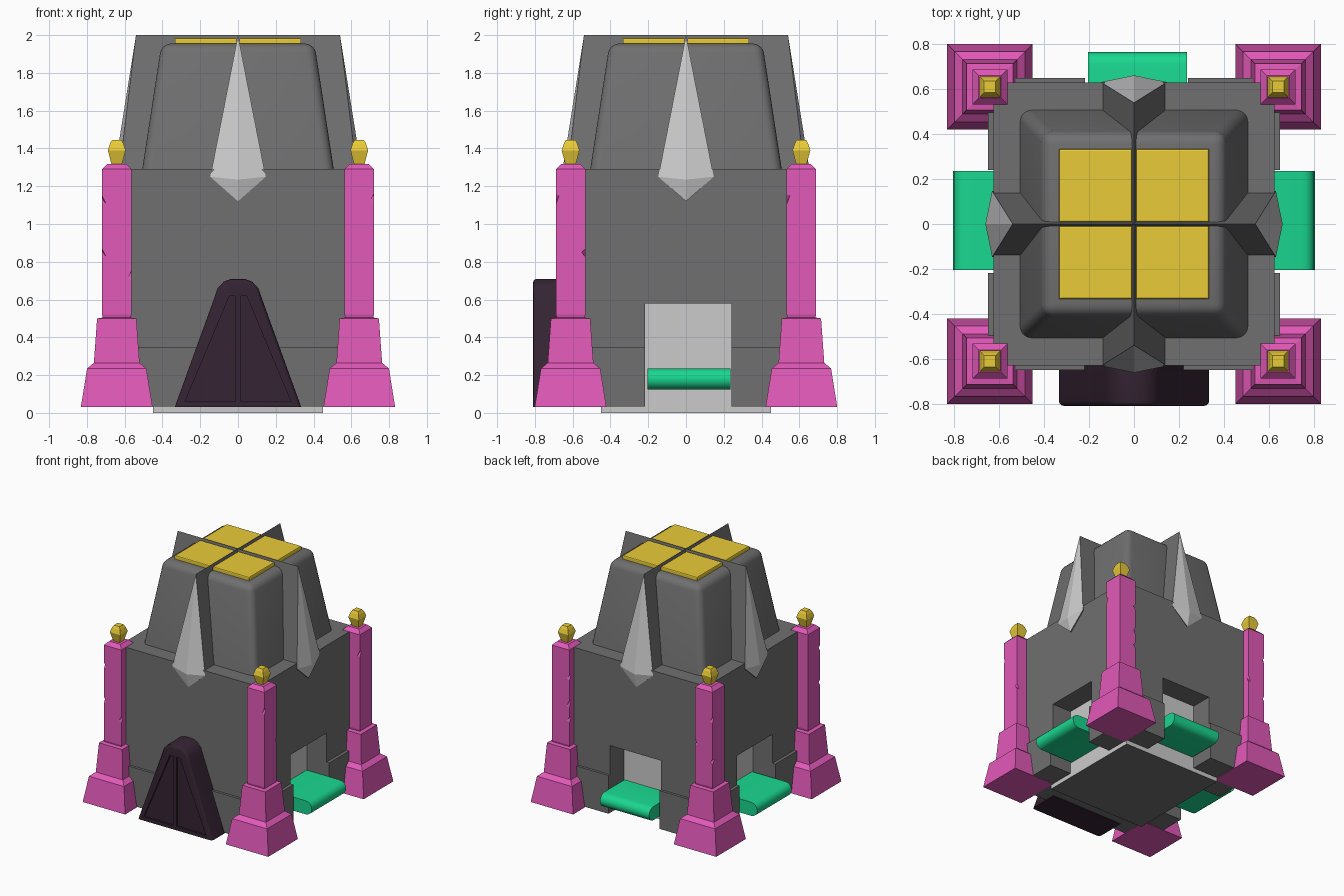
import bpy, bmesh, math, random
from mathutils import Matrix, Vector

if "Cube" in bpy.data.objects:
    bpy.data.objects.remove(bpy.data.objects["Cube"])

random.seed(4)


def material(name, rgb):
    m = bpy.data.materials.new(name)
    m.diffuse_color = (*rgb, 1)
    m.use_nodes = True
    m.node_tree.nodes["Principled BSDF"].inputs["Base Color"].default_value = m.diffuse_color
    return m


STONE = material("dark_stone", (0.16, 0.16, 0.16))
PINK = material("pink", (0.76, 0.10, 0.48))
GOLD = material("gold", (0.82, 0.60, 0.04))
GREEN = material("green", (0.01, 0.68, 0.28))
PLUM = material("plum", (0.035, 0.017, 0.032))
PALE = material("pale_stone", (0.6, 0.6, 0.6))


def finish(name, bm, mat=None):
    bmesh.ops.recalc_face_normals(bm, faces=bm.faces)
    me = bpy.data.meshes.new(name)
    bm.to_mesh(me)
    bm.free()
    ob = bpy.data.objects.new(name, me)
    bpy.context.collection.objects.link(ob)
    if mat:
        me.materials.append(mat)
    return ob


def add_box(bm, lo, hi):
    lo, hi = Vector(lo), Vector(hi)
    m = Matrix.Translation((lo + hi) / 2) @ Matrix.Diagonal((*(hi - lo), 1))
    bmesh.ops.create_cube(bm, size=1, matrix=m)


def box(name, lo, hi, mat=None):
    bm = bmesh.new()
    add_box(bm, lo, hi)
    return finish(name, bm, mat)


def extrude(bm, pts, vec):
    face = bm.faces.new([bm.verts.new(p) for p in pts])
    r = bmesh.ops.extrude_face_region(bm, geom=[face], use_keep_orig=True)
    bmesh.ops.translate(bm, vec=vec, verts=[g for g in r["geom"] if isinstance(g, bmesh.types.BMVert)])


def square_loft(rings, cx=0, cy=0):
    """Stack of square rings given as (z, half width)."""
    bm = bmesh.new()
    loops = [[bm.verts.new((cx + sx * h, cy + sy * h, z))
              for sx, sy in ((-1, -1), (1, -1), (1, 1), (-1, 1))] for z, h in rings]
    for a, b in zip(loops, loops[1:]):
        for i in range(4):
            j = (i + 1) % 4
            bm.faces.new((a[i], a[j], b[j], b[i]))
    bm.faces.new(loops[0][::-1])
    bm.faces.new(loops[-1])
    return bm


def activate(ob):
    bpy.ops.object.select_all(action='DESELECT')
    ob.select_set(True)
    bpy.context.view_layer.objects.active = ob


def cut(ob, cutter):
    mod = ob.modifiers.new("cut", 'BOOLEAN')
    mod.operation, mod.solver, mod.object = 'DIFFERENCE', 'EXACT', cutter
    activate(ob)
    bpy.ops.object.modifier_apply(modifier=mod.name)


def smooth(ob, deg=35):
    activate(ob)
    bpy.ops.object.shade_smooth_by_angle(angle=math.radians(deg))


# main body and footing, notched on the left, right and back
body = box("body", (-.625, -.63, .035), (.625, .63, 1.29), STONE)
footing = box("footing", (-.65, -.65, .035), (.65, .65, .345), STONE)
bm = bmesh.new()
add_box(bm, (.44, -.218, -.1), (.9, .24, .58))
add_box(bm, (-.9, -.218, -.1), (-.44, .24, .58))
add_box(bm, (-.218, .44, -.1), (.24, .9, .58))
notches = finish("notch_cutter", bm)
cut(body, notches)
cut(footing, notches)
bpy.data.objects.remove(notches)

# inner core seen through the notches, with a dark underside
core = box("inner_core", (-.45, -.45, 0), (.45, .45, .62), PALE)
core.data.materials.append(STONE)
for p in core.data.polygons:
    if p.normal.z < -.5:
        p.material_index = 1

# upper tower with rounded corners and top rim
bm = square_loft([(1.25, .513), (1.955, .405)])
edges = [e for e in bm.edges if max(v.co.z for v in e.verts) > 1.5]
bmesh.ops.bevel(bm, geom=edges, offset=.05, segments=4, profile=.5, affect='EDGES')
smooth(finish("upper_tower", bm, STONE))

# gold roof panels
for i, sx in enumerate((-1, 1)):
    for j, sy in enumerate((-1, 1)):
        bm = bmesh.new()
        xs, ys = sorted((sx * .008, sx * .334)), sorted((sy * .008, sy * .334))
        add_box(bm, (xs[0], ys[0], 1.94), (xs[1], ys[1], 1.985))
        bmesh.ops.bevel(bm, geom=[e for e in bm.edges if all(v.co.z > 1.98 for v in e.verts)],
                        offset=.008, segments=2, profile=.5, affect='EDGES')
        finish(f"roof_panel_{i}{j}", bm, GOLD)

# kite-shaped fins: pale ridged front, dark body running to the centre
for k in range(4):
    bm = bmesh.new()
    top, left, low, right, ridge = [bm.verts.new(p) for p in (
        (.54, 0, 2), (.632, -.147, 1.25), (.635, 0, 1.12), (.632, .147, 1.25), (.662, 0, 1.235))]
    for tri in ((top, left, ridge), (left, low, ridge), (low, right, ridge), (right, top, ridge)):
        bm.faces.new(tri).material_index = 1
    rim = (top, left, low, right)
    back = [bm.verts.new((0, v.co.y, v.co.z)) for v in rim]
    for i in range(4):
        j = (i + 1) % 4
        bm.faces.new((rim[i], rim[j], back[j], back[i]))
    bm.faces.new(back)
    bm.transform(Matrix.Rotation(k * math.pi / 2, 4, 'Z'))
    fin = finish(f"fin_{k}", bm, STONE)
    fin.data.materials.append(PALE)

# corner pillars with chipped shafts, and their gold finials
for i, sx in enumerate((-1, 1)):
    for j, sy in enumerate((-1, 1)):
        cx, cy = sx * .642, sy * .611
        pillar = finish(f"pillar_{i}{j}", square_loft(
            [(.03, .19), (.235, .157), (.265, .121), (.5, .104), (.505, .074), (.52, .078),
             (1.29, .078), (1.318, .05)], cx, cy), PINK)
        bm = bmesh.new()
        for z in (.72, .85, 1.06, 1.13):
            side = random.choice(((1, 1), (1, -1), (-1, 1), (-1, -1)))
            off = Vector((cx + side[0] * .092, cy + side[1] * .092, z))
            turn = Matrix.Rotation(random.uniform(.5, 1), 4, (side[1], side[0], .4))
            bmesh.ops.create_cube(bm, size=.05, matrix=Matrix.Translation(off) @ turn)
        chips = finish("chip_cutter", bm)
        cut(pillar, chips)
        bpy.data.objects.remove(chips)
        finish(f"finial_{i}{j}", square_loft(
            [(1.31, .026), (1.39, .047), (1.425, .036), (1.445, .025)], cx, cy), GOLD)

# green rounded ledges standing out of the notches
for name, turn, reach, shift in (("right", 0, .805, .016), ("back", 1, .765, -.016), ("left", 2, .805, -.016)):
    bm = bmesh.new()
    arc = [(reach - .055 + .055 * math.cos(a), .18 + .055 * math.sin(a))
           for a in (math.pi / 2 - math.pi * n / 8 for n in range(9))]
    profile = [(.43, .125), (.43, .235)] + arc
    extrude(bm, [(x, shift - .22, z) for x, z in profile], (0, .44, 0))
    bm.transform(Matrix.Rotation(turn * math.pi / 2, 4, 'Z'))
    smooth(finish(f"{name}_ledge", bm, GREEN))

# arched front door with rounded front edge and two sunken panels
half = [(.335, .03), (.125, .61), (.108, .66), (.075, .695), (.035, .71)]
outline = half + [(-x, z) for x, z in reversed(half)]
bm = bmesh.new()
extrude(bm, [(x, -.81, z) for x, z in outline], (0, .25, 0))
edges = [e for e in bm.edges if all(v.co.y < -.8 for v in e.verts)
         and max(v.co.z for v in e.verts) > .1]
bmesh.ops.bevel(bm, geom=edges, offset=.022, segments=3, profile=.5, affect='EDGES')
door = finish("door", bm, PLUM)
bm = bmesh.new()
for s in (-1, 1):
    extrude(bm, [(s * x, -.9, z) for x, z in ((.015, .06), (.28, .06), (.045, .62), (.015, .62))], (0, .105, 0))
panels = finish("panel_cutter", bm)
cut(door, panels)
bpy.data.objects.remove(panels)
smooth(door, 30)
